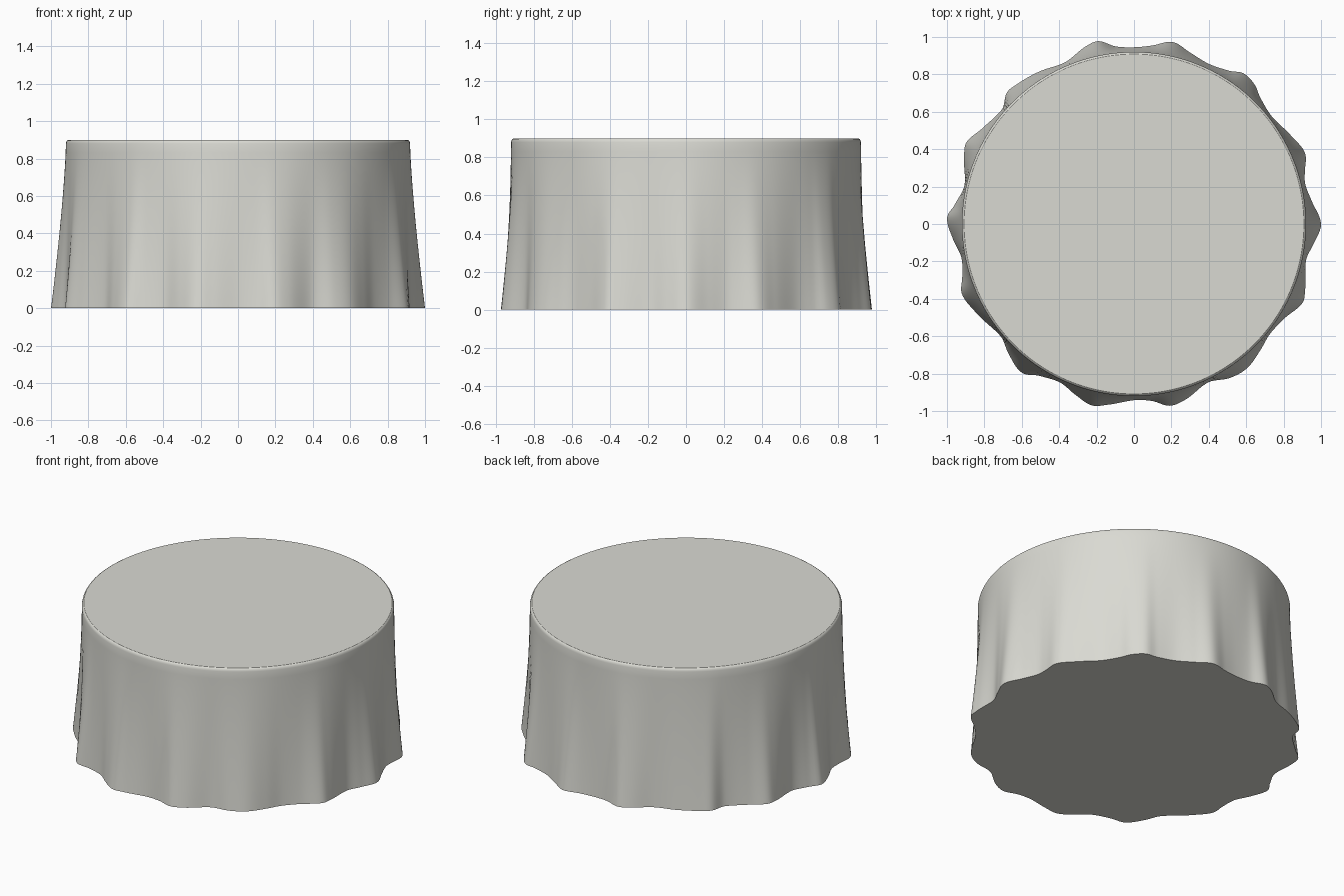
import bpy, bmesh, math

if "Cube" in bpy.data.objects:
    bpy.data.objects.remove(bpy.data.objects["Cube"])

TOP_R, HEIGHT, SEGS = 0.92, 0.90, 360

# Hem outline: angle in degrees and radius of each fold crest, flank and valley
HEM = [(0, 1.0), (7, .96), (13, .94), (17, .955), (22.5, .99), (29, .965), (38, .935),
       (45, .955), (49, .985), (54, .996), (58, .965), (65, .945), (72, .965), (78, .995),
       (84, .96), (90, .945), (96, .955), (101, .996), (105, .985), (113, .94),
       (122, .96), (130, .975), (134, .978), (139, .935), (148, .96), (154, .997),
       (158, .98), (167, .93), (174, .965), (178, 1.0), (185, .97), (191, .94),
       (197, .96), (202, .993), (209, .97), (220, .932), (226, .965), (233, .996),
       (238, .957), (245, .935), (251, .965), (257, .996), (262, .975), (270, .942),
       (276, .952), (281, .99), (286, .98), (295, .935), (302, .97), (308, .98),
       (315, .955), (321, .935), (328, .95), (335, .995), (339, .98), (348, .94), (354, .968)]


def hem_radius(a):
    """Smooth closed interpolation of the hem outline."""
    n = len(HEM)
    i = max(k for k in range(n) if HEM[k][0] <= a)

    def pt(k):
        return HEM[k % n][0] + 360 * (k // n), HEM[k % n][1]
    (a0, r0), (a1, r1), (a2, r2), (a3, r3) = (pt(i + d) for d in (-1, 0, 1, 2))
    w = a2 - a1
    t = (a - a1) / w
    m1, m2 = (r2 - r0) / (a2 - a0) * w, (r3 - r1) / (a3 - a1) * w
    return ((2*t**3 - 3*t*t + 1) * r1 + (t**3 - 2*t*t + t) * m1
            + (3*t*t - 2*t**3) * r2 + (t**3 - t*t) * m2)


hem = [hem_radius(k * 360 / SEGS) for k in range(SEGS)]

# Levels: fold strength fades upward, then a small rounded rim
levels = []
for k in range(19):
    z = 0.88 * k / 18
    levels.append((z, (1 - z / 0.88) ** 1.35, 0.0))
levels += [(0.889, 0, 0.002), (0.896, 0, 0.006), (HEIGHT, 0, 0.012)]

bm = bmesh.new()
rings = []
for z, fold, inset in levels:
    ring = []
    for k, r_hem in enumerate(hem):
        a = 2 * math.pi * k / SEGS
        r = TOP_R + (r_hem - TOP_R) * fold - inset
        ring.append(bm.verts.new((r * math.cos(a), r * math.sin(a), z)))
    rings.append(ring)
for lo, hi in zip(rings, rings[1:]):
    for k in range(SEGS):
        j = (k + 1) % SEGS
        bm.faces.new((lo[k], lo[j], hi[j], hi[k]))

# Flat table top and closed underside
bm.faces.new(rings[-1])
bm.faces.new(list(reversed(rings[0])))

mesh = bpy.data.meshes.new("draped_tablecloth")
bm.to_mesh(mesh)
bm.free()
cloth = bpy.data.objects.new("draped_tablecloth", mesh)
bpy.context.collection.objects.link(cloth)

mat = bpy.data.materials.new("off_white_cloth")
mat.diffuse_color = (0.70, 0.70, 0.65, 1)
mat.use_nodes = True
mat.node_tree.nodes["Principled BSDF"].inputs["Base Color"].default_value = mat.diffuse_color
mesh.materials.append(mat)

bpy.context.view_layer.objects.active = cloth
cloth.select_set(True)
bpy.ops.object.shade_smooth_by_angle(angle=math.radians(35))
# Keep the top and hem edges crisp
for p in mesh.polygons:
    if len(p.vertices) > 4:
        p.use_smooth = False
